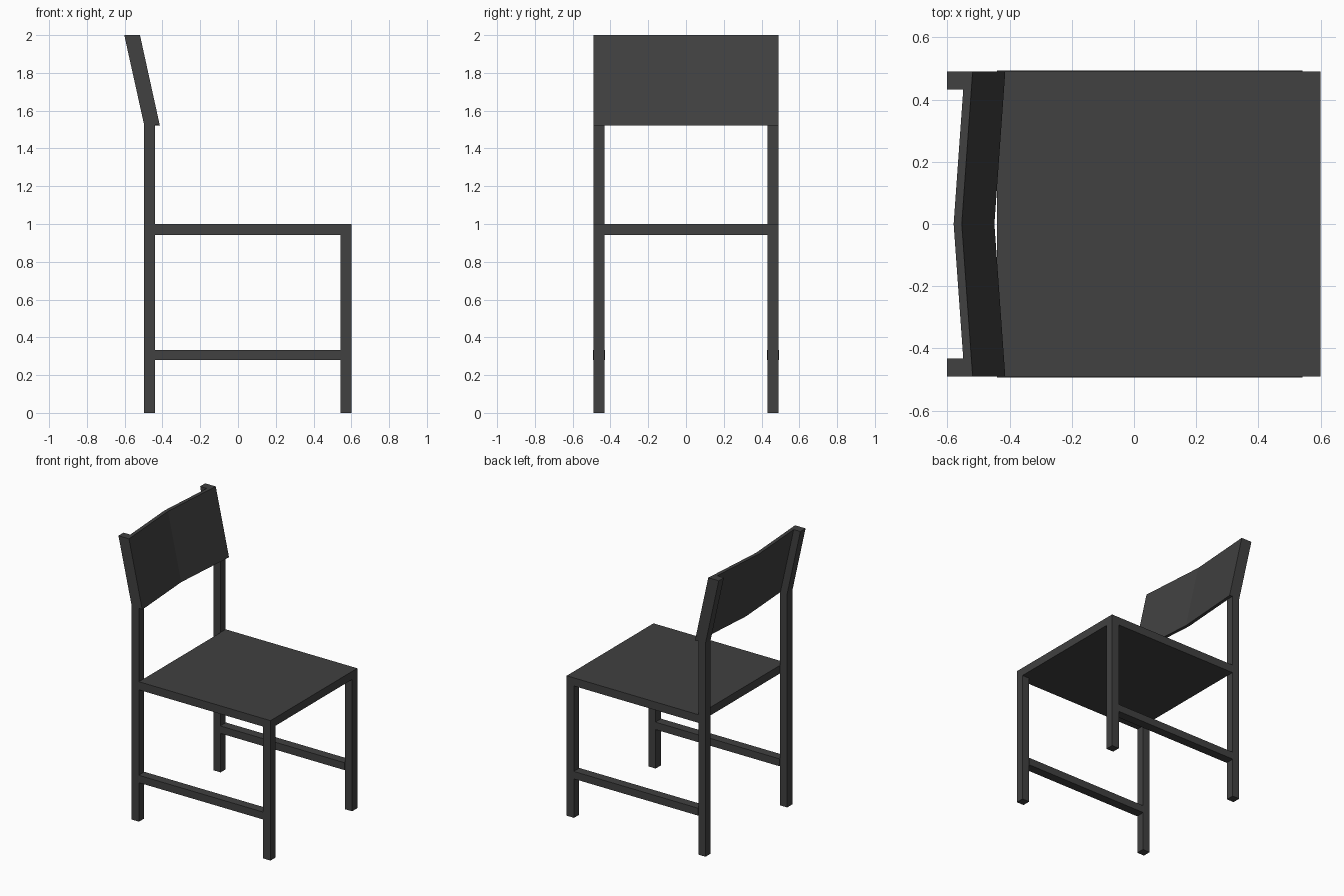
import bpy, bmesh

if "Cube" in bpy.data.objects:
    bpy.data.objects.remove(bpy.data.objects["Cube"])

mat = bpy.data.materials.new("charcoal")
mat.diffuse_color = (0.052, 0.052, 0.052, 1)
mat.use_nodes = True
mat.node_tree.nodes["Principled BSDF"].inputs["Base Color"].default_value = mat.diffuse_color


def loft(name, sections):
    """Solid through matching vertex loops, capped at both ends."""
    bm = bmesh.new()
    rings = [[bm.verts.new(p) for p in s] for s in sections]
    n = len(rings[0])
    for a, b in zip(rings, rings[1:]):
        for i in range(n):
            j = (i + 1) % n
            bm.faces.new((a[i], a[j], b[j], b[i]))
    bm.faces.new(rings[0])
    bm.faces.new(rings[-1])
    bmesh.ops.recalc_face_normals(bm, faces=bm.faces)
    me = bpy.data.meshes.new(name)
    bm.to_mesh(me)
    bm.free()
    me.materials.append(mat)
    ob = bpy.data.objects.new(name, me)
    bpy.context.collection.objects.link(ob)
    return ob


def rect(x0, x1, y0, y1, z):
    return [(x0, y0, z), (x1, y0, z), (x1, y1, z), (x0, y1, z)]


def box(name, x0, x1, y0, y1, z0, z1):
    return loft(name, [rect(x0, x1, y0, y1, z0), rect(x0, x1, y0, y1, z1)])


W, KINK, LEAN = 0.49, 1.525, 0.105   # half width, bend height, backward lean
XB, XF = -0.497, -0.44               # rear post back and front

# Seat panel
box("seat", XF, 0.6, -W, W, 0.942, 1.0)

for side, s in (("left", -1), ("right", 1)):
    y0, y1 = sorted((s * W, s * 0.432))
    # Front leg under the seat
    box(f"front_leg_{side}", 0.542, 0.6, y0, y1, 0, 0.942)
    # Rear leg continuing up into the leaning post
    loft(f"rear_post_{side}", [
        rect(XB, XF, y0, y1, 0),
        rect(XB, XF, y0, y1, KINK),
        rect(XB - LEAN, XF - LEAN, y0, y1, 2.0)])
    # Side stretcher
    box(f"stretcher_{side}", XF, 0.542, y0 - 0.003, y1 + 0.003, 0.28, 0.333)

# Backrest: leaning plate folded back at its middle
T = 0.026
loft("backrest", [
    [(XF + d, y, KINK), (XF + T + d, y, KINK - 0.003),
     (XF + T + d - LEAN, y, 2.0), (XF + d - LEAN, y, 2.0)]
    for y, d in ((-W, 0), (0, -0.035), (W, 0))])
